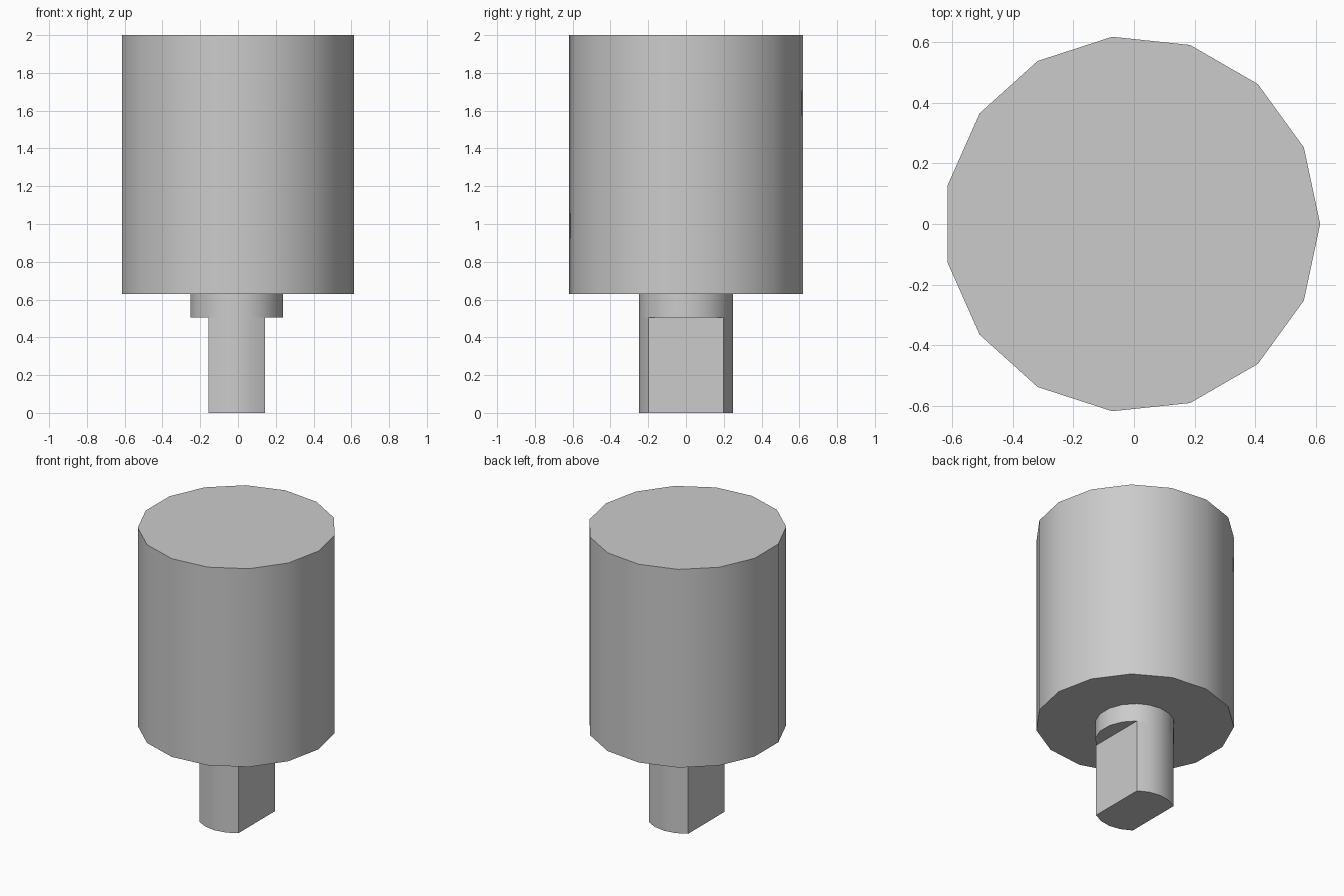
import bpy, bmesh, math

cube = bpy.data.objects.get("Cube")
if cube:
    bpy.data.objects.remove(cube)

CENTRE_X = -0.007
BODY_R = 0.622
SHAFT_R = 0.249
FLAT_ANGLE = math.atan2(4, 3)   # where each flat meets the round side

grey = bpy.data.materials.new("plain grey")
grey.use_nodes = True
colour = (0.6, 0.6, 0.6, 1)
grey.diffuse_color = colour
grey.node_tree.nodes["Principled BSDF"].inputs["Base Color"].default_value = colour


def arc(start, end, steps):
    """Angles from start up to, but not including, end."""
    return [start + (end - start) * i / steps for i in range(steps)]


def prism(name, radius, angles, bottom, top):
    """Extrude a ring of points on a circle into a closed solid."""
    bm = bmesh.new()
    ring = [bm.verts.new((CENTRE_X + radius * math.cos(a), radius * math.sin(a), bottom))
            for a in angles]
    base = bm.faces.new(ring)
    result = bmesh.ops.extrude_face_region(bm, geom=[base], use_keep_orig=True)
    moved = [v for v in result["geom"] if isinstance(v, bmesh.types.BMVert)]
    bmesh.ops.translate(bm, verts=moved, vec=(0, 0, top - bottom))
    bmesh.ops.recalc_face_normals(bm, faces=bm.faces)
    mesh = bpy.data.meshes.new(name)
    bm.to_mesh(mesh)
    bm.free()
    mesh.materials.append(grey)
    obj = bpy.data.objects.new(name, mesh)
    bpy.context.collection.objects.link(obj)
    bpy.ops.object.select_all(action="DESELECT")
    obj.select_set(True)
    bpy.context.view_layer.objects.active = obj
    bpy.ops.object.shade_smooth_by_angle(angle=math.radians(30))
    return obj


# Round sides of the shaft, front and back, and the collar sides between them
back = arc(FLAT_ANGLE, math.pi - FLAT_ANGLE, 4)
left = arc(-FLAT_ANGLE, FLAT_ANGLE, 5)
half_shaft = back + [math.pi - FLAT_ANGLE]
half_collar = left + back

# Large cylinder
prism("body", BODY_R, arc(0, math.tau, 15), 0.63, 2.0)
# Short round collar
prism("collar", SHAFT_R, half_collar + [a + math.pi for a in half_collar], 0.505, 0.63)
# Shaft with two flats
prism("flatted_shaft", SHAFT_R, half_shaft + [a + math.pi for a in half_shaft], 0.0, 0.505)
